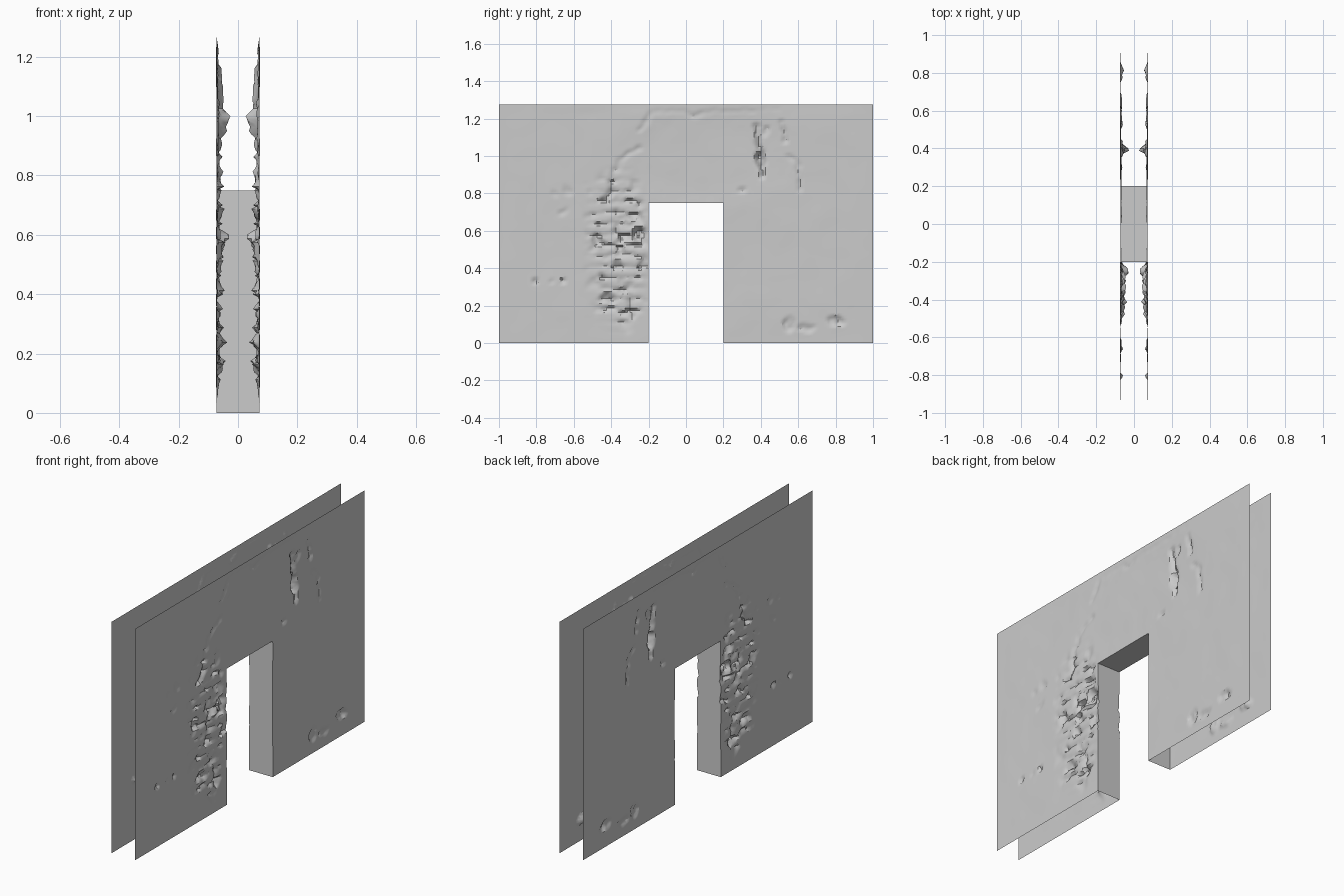
import bpy, bmesh, math
from mathutils import Vector, noise

cube = bpy.data.objects.get("Cube")
if cube:
    bpy.data.objects.remove(cube)

STEP = 0.0125
HALF_Y, TOP = 80, 102          # wall size in grid steps
DOOR_Y, DOOR_TOP = 16, 60      # opening size in grid steps
FACE_X = 0.072

plaster = bpy.data.materials.new("grey_plaster")
plaster.use_nodes = True
grey = (0.6, 0.6, 0.6, 1)
plaster.diffuse_color = grey
plaster.node_tree.nodes["Principled BSDF"].inputs["Base Color"].default_value = grey


def smooth(a, b, v):
    t = max(0, min(1, (v - a) / (b - a)))
    return t * t * (3 - 2 * t)


def n(y, z, scale, seed=0):
    return noise.noise(Vector((y * scale, z * scale, seed)))


def patch(y, z, cy, cz, ry, rz):
    """Soft ellipse with value one in the middle."""
    d = math.hypot((y - cy) / ry, (z - cz) / rz)
    return 1 - smooth(0.5, 1, d)


def path_distance(y, z, path):
    best = 9
    p = Vector((y, z))
    for a, b in zip(path, path[1:]):
        a, b = Vector(a), Vector(b)
        t = max(0, min(1, (p - a).dot(b - a) / (b - a).length_squared))
        best = min(best, (p - a.lerp(b, t)).length)
    return best


# Cracks and plaster edges, as (path, width, depth)
CRACKS = [
    ([(-0.4, 0.8), (-0.39, 0.9), (-0.33, 1.0), (-0.25, 1.04)], 0.02, 0.008),
    ([(-0.25, 1.14), (-0.18, 1.24), (0, 1.24), (0.05, 1.21), (0.1, 1.24), (0.5, 1.25)], 0.02, 0.006),
    ([(0.38, 1.16), (0.39, 1.05), (0.41, 0.9)], 0.025, 0.02),
    ([(0.51, 1.18), (0.53, 1.08)], 0.02, 0.014),
    ([(0.55, 1.0), (0.6, 0.95), (0.61, 0.82)], 0.018, 0.009),
    ([(-0.35, 0.33), (-0.3, 0.24), (-0.29, 0.14)], 0.02, 0.014),
]
# Chipped pockets, as (y, z, radius y, radius z, depth)
CHIPS = [
    (-0.25, 0.58, 0.05, 0.04, 0.03), (-0.42, 0.24, 0.06, 0.03, 0.018),
    (-0.8, 0.33, 0.02, 0.02, 0.012), (-0.65, 0.34, 0.02, 0.02, 0.014),
    (-0.72, 0.33, 0.02, 0.015, 0.006), (0.4, 0.98, 0.035, 0.06, 0.022),
    (0.42, 1.13, 0.02, 0.03, 0.012), (0.3, 0.82, 0.03, 0.02, 0.008),
    (0.8, 0.12, 0.06, 0.03, 0.016), (0.55, 0.1, 0.03, 0.05, 0.012),
    (0.65, 0.08, 0.06, 0.025, 0.01),
]


def surface_x(y, z):
    """Distance of the weathered wall face from the middle plane."""
    wy = y + 0.014 * n(y, z, 22, 1)
    wz = z + 0.014 * n(y, z, 22, 5)
    d = 0.003 * n(y, z, 3, 2) + 0.001 * n(y, z, 9, 3)
    # Broad shallow area of lost plaster over the opening
    d -= 0.004 * patch(wy, wz, 0.1, 1.0, 0.56, 0.3)
    # Exposed masonry beside the opening
    m = patch(wy, wz, -0.36, 0.5, 0.2, 0.52)
    if m > 0:
        row = wz / 0.058
        groove = math.cos(math.pi * 2 * row)
        block = n(wy + 0.2 * math.floor(row), wz, 14, 7)
        d -= m * (0.003 + 0.007 * smooth(0.3, 1, groove) * (1 + block)
                  + 0.02 * smooth(0.05, 0.5, block)) - 0.004 * m
    # Rough scatter on the wall beside it
    d -= 0.006 * patch(wy, wz, -0.6, 0.75, 0.25, 0.12) * smooth(0.25, 0.55, n(y, z, 18, 4))
    for path, width, depth in CRACKS:
        gap = path_distance(wy, wz, path)
        if gap < width:
            d -= depth * (1 - smooth(0, width, gap)) * (0.8 + 0.6 * n(y, z, 30, 9))
    for cy, cz, ry, rz, depth in CHIPS:
        d -= depth * patch(wy, wz, cy, cz, ry, rz) * (0.8 + 0.7 * n(y, z, 35, 8))
    # Cleaner outer borders
    fade = smooth(0, 0.08, z) * smooth(0, 0.06, TOP * STEP - z) * smooth(0, 0.12, 1 - abs(y))
    return FACE_X + d * fade


def finish(bm, name):
    mesh = bpy.data.meshes.new(name)
    bm.to_mesh(mesh)
    bm.free()
    mesh.materials.append(plaster)
    obj = bpy.data.objects.new(name, mesh)
    bpy.context.collection.objects.link(obj)
    bpy.ops.object.select_all(action="DESELECT")
    obj.select_set(True)
    bpy.context.view_layer.objects.active = obj
    bpy.ops.object.shade_smooth_by_angle(angle=math.radians(35))
    return obj


def build_face(name, side):
    """One thin wall sheet, with the doorway left open."""
    bm = bmesh.new()
    verts = {}

    def vert(i, k):
        if (i, k) not in verts:
            y, z = i * STEP, k * STEP
            verts[i, k] = bm.verts.new((side * surface_x(y, z), y, z))
        return verts[i, k]

    for i in range(-HALF_Y, HALF_Y):
        for k in range(TOP):
            if -DOOR_Y <= i < DOOR_Y and k < DOOR_TOP:
                continue
            quad = [vert(i, k), vert(i + 1, k), vert(i + 1, k + 1), vert(i, k + 1)]
            bm.faces.new(quad if side > 0 else quad[::-1])
    return finish(bm, name)


def build_lining(name, points):
    """Strip joining both wall sheets along one edge of the doorway."""
    bm = bmesh.new()
    pairs = []
    for i, k in points:
        y, z = i * STEP, k * STEP
        x = surface_x(y, z)
        pairs.append((bm.verts.new((-x, y, z)), bm.verts.new((x, y, z))))
    for (a, b), (c, d) in zip(pairs, pairs[1:]):
        bm.faces.new((a, b, d, c))
    return finish(bm, name)


build_face("left_wall_face", 1)
build_face("right_wall_face", -1)
build_lining("front_jamb", [(-DOOR_Y, k) for k in range(DOOR_TOP, -1, -1)])
build_lining("back_jamb", [(DOOR_Y, k) for k in range(DOOR_TOP + 1)])
build_lining("lintel", [(i, DOOR_TOP) for i in range(DOOR_Y, -DOOR_Y - 1, -1)])
